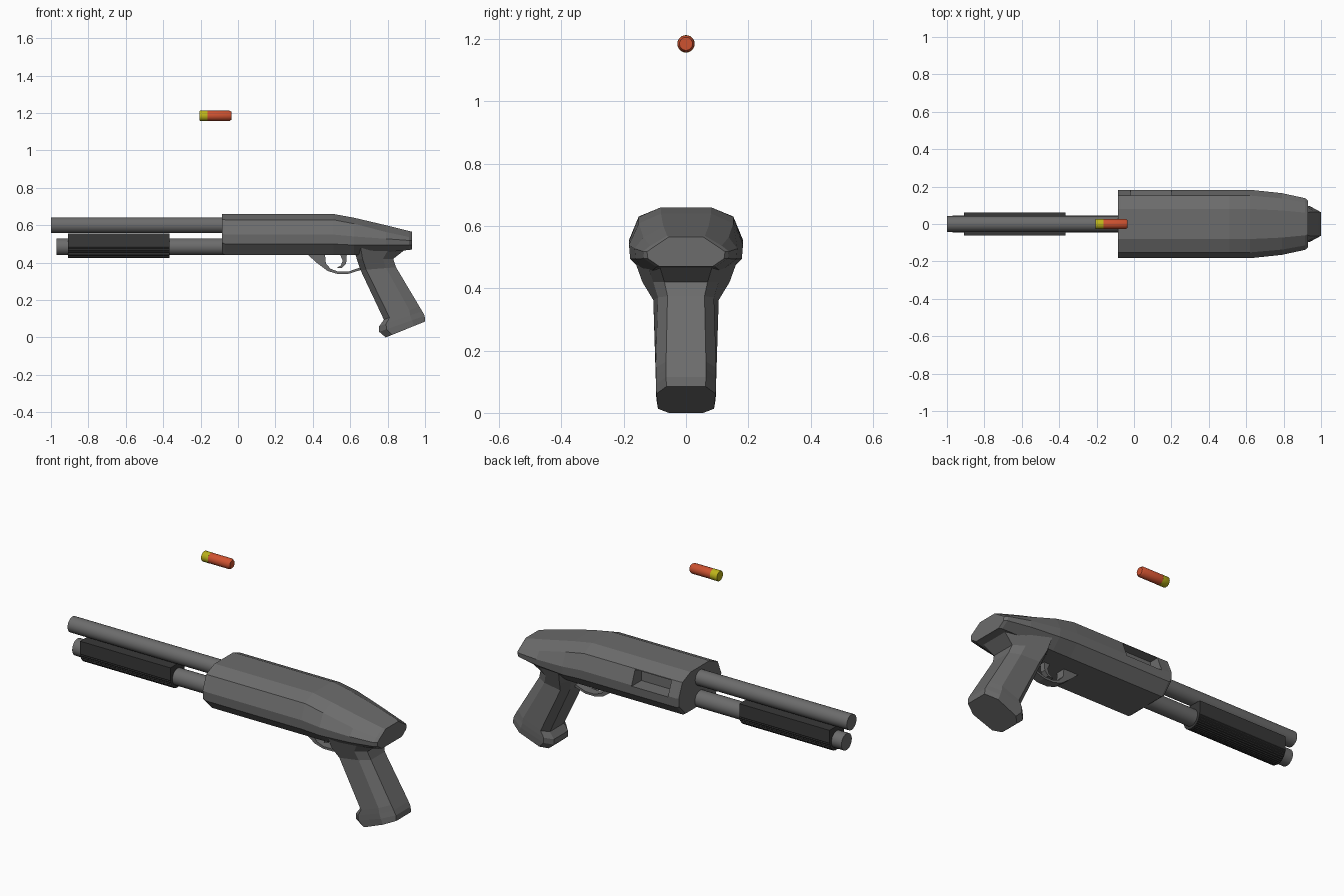
import bpy, bmesh, math

if "Cube" in bpy.data.objects:
    bpy.data.objects.remove(bpy.data.objects["Cube"])


def material(name, rgb):
    m = bpy.data.materials.new(name)
    m.diffuse_color = (*rgb, 1)
    m.use_nodes = True
    m.node_tree.nodes["Principled BSDF"].inputs["Base Color"].default_value = m.diffuse_color
    return m


STEEL = material("grey steel", (0.15, 0.15, 0.15))
DARK = material("dark polymer", (0.04, 0.04, 0.04))
RED = material("red plastic", (0.62, 0.085, 0.03))
BRASS = material("yellow brass", (0.5, 0.45, 0.01))


def loft(name, rings, mat, smooth=None):
    """Skin equal-length rings of points and cap both ends."""
    bm = bmesh.new()
    vs = [[bm.verts.new(p) for p in r] for r in rings]
    n = len(rings[0])
    for a, b in zip(vs, vs[1:]):
        for i in range(n):
            j = (i + 1) % n
            bm.faces.new((a[i], a[j], b[j], b[i]))
    bm.faces.new(vs[0])
    bm.faces.new(vs[-1])
    bmesh.ops.recalc_face_normals(bm, faces=bm.faces)
    me = bpy.data.meshes.new(name)
    bm.to_mesh(me)
    bm.free()
    me.materials.append(mat)
    ob = bpy.data.objects.new(name, me)
    bpy.context.collection.objects.link(ob)
    if smooth:
        bpy.ops.object.select_all(action='DESELECT')
        bpy.context.view_layer.objects.active = ob
        ob.select_set(True)
        bpy.ops.object.shade_smooth_by_angle(angle=math.radians(smooth))
    return ob


def rod(name, stations, z, mat, n=24):
    """Turned part along x; stations are (x, radius)."""
    turn = [2 * math.pi * i / n for i in range(n)]
    return loft(name, [[(x, r * math.cos(a), z + r * math.sin(a)) for a in turn]
                       for x, r in stations], mat, 35)


def plate(name, outline, width, mat):
    """Side outline (x, z) extruded evenly across y."""
    return loft(name, [[(x, y, z) for x, z in outline]
                       for y in (-width / 2, width / 2)], mat)


# Barrel and magazine tube
rod("barrel", [(-1, 0.042), (-0.05, 0.042)], 0.6, STEEL)
rod("magazine_tube", [(-0.97, 0.045), (-0.05, 0.045)], 0.485, STEEL)

# Pump: round underside with straight sides, finely ribbed lengthwise
ribs = 36
pump = [(0.062, 0.555)]
for i in range(ribs + 1):
    a = -math.pi * i / ribs
    r = 0.062 if i % 2 == 0 else 0.0595
    pump.append((r * math.cos(a), 0.487 + r * math.sin(a)))
pump.append((-0.062, 0.555))
loft("pump", [[(x, y, z) for y, z in pump] for x in (-0.91, -0.365)], DARK)


# Receiver: faceted body tapering toward the rear
def body_ring(x, w, top, bottom, corner=0.86):
    h = top - bottom
    half = [(0.44, 1), (0.83, corner), (1, 0.5), (0.98, 0.27), (0.68, 0)]
    right = [(x, w * fy, bottom + h * fz) for fy, fz in half]
    return right + [(px, -py, pz) for px, py, pz in reversed(right)]


receiver = loft("receiver", [
    body_ring(-0.085, 0.183, 0.66, 0.45),
    body_ring(-0.07, 0.183, 0.66, 0.44),
    body_ring(0.51, 0.183, 0.66, 0.44),
    body_ring(0.62, 0.183, 0.64, 0.44, 0.84),
    body_ring(0.79, 0.165, 0.6, 0.455, 0.75),
    body_ring(0.915, 0.138, 0.569, 0.468, 0.68),
    body_ring(0.93, 0.125, 0.565, 0.47, 0.66)], STEEL)

# Ejection port cut into one side
port = plate("port_cutter", [(-0.02, 0.545), (0.2, 0.545), (0.2, 0.625), (-0.02, 0.625)],
             0.2, STEEL)
port.location.y = 0.2
port.hide_render = True
cut = receiver.modifiers.new("ejection port", 'BOOLEAN')
cut.object = port
cut.operation = 'DIFFERENCE'
cut.solver = 'EXACT'
bpy.context.view_layer.objects.active = receiver
bpy.ops.object.modifier_apply(modifier=cut.name)
bpy.data.objects.remove(port)


# Pistol grip: bevelled sections from front edge to rear edge
def grip_ring(front, rear, wf, wr):
    half = [(0, 0.62 * wf), (0.16, wf), (0.72, wr), (1, 0.66 * wr)]
    right = [(front[0] + (rear[0] - front[0]) * t, w,
              front[1] + (rear[1] - front[1]) * t) for t, w in half]
    return right + [(x, -y, z) for x, y, z in reversed(right)]


loft("pistol_grip", [
    grip_ring((0.79, 0.0), (1.0, 0.085), 0.09, 0.095),
    grip_ring((0.755, 0.03), (0.998, 0.115), 0.095, 0.097),
    grip_ring((0.755, 0.06), (0.985, 0.14), 0.097, 0.097),
    grip_ring((0.78, 0.095), (0.97, 0.165), 0.097, 0.097),
    grip_ring((0.655, 0.36), (0.845, 0.375), 0.105, 0.09),
    grip_ring((0.635, 0.42), (0.83, 0.42), 0.14, 0.105),
    grip_ring((0.6, 0.535), (0.9, 0.475), 0.178, 0.13)], STEEL)

# Trigger guard: front web flowing into a curved strap
outer = [(0.37, 0.445), (0.42, 0.4), (0.48, 0.355), (0.53, 0.34), (0.59, 0.34), (0.67, 0.365)]
inner = [(0.67, 0.38), (0.59, 0.352), (0.535, 0.352), (0.495, 0.367), (0.47, 0.395), (0.465, 0.445)]
plate("trigger_guard", outer + inner, 0.05, STEEL)

# Trigger: hooked crescent
plate("trigger", [(0.545, 0.445), (0.56, 0.41), (0.55, 0.385), (0.525, 0.37), (0.555, 0.372),
                  (0.578, 0.395), (0.582, 0.445)], 0.03, STEEL)

# Floating cartridge
rod("cartridge_base", [(-0.205, 0.026), (-0.202, 0.028), (-0.163, 0.028)], 1.185, BRASS)
rod("cartridge_case", [(-0.163, 0.0275), (-0.045, 0.0275), (-0.035, 0.021)], 1.185, RED)
